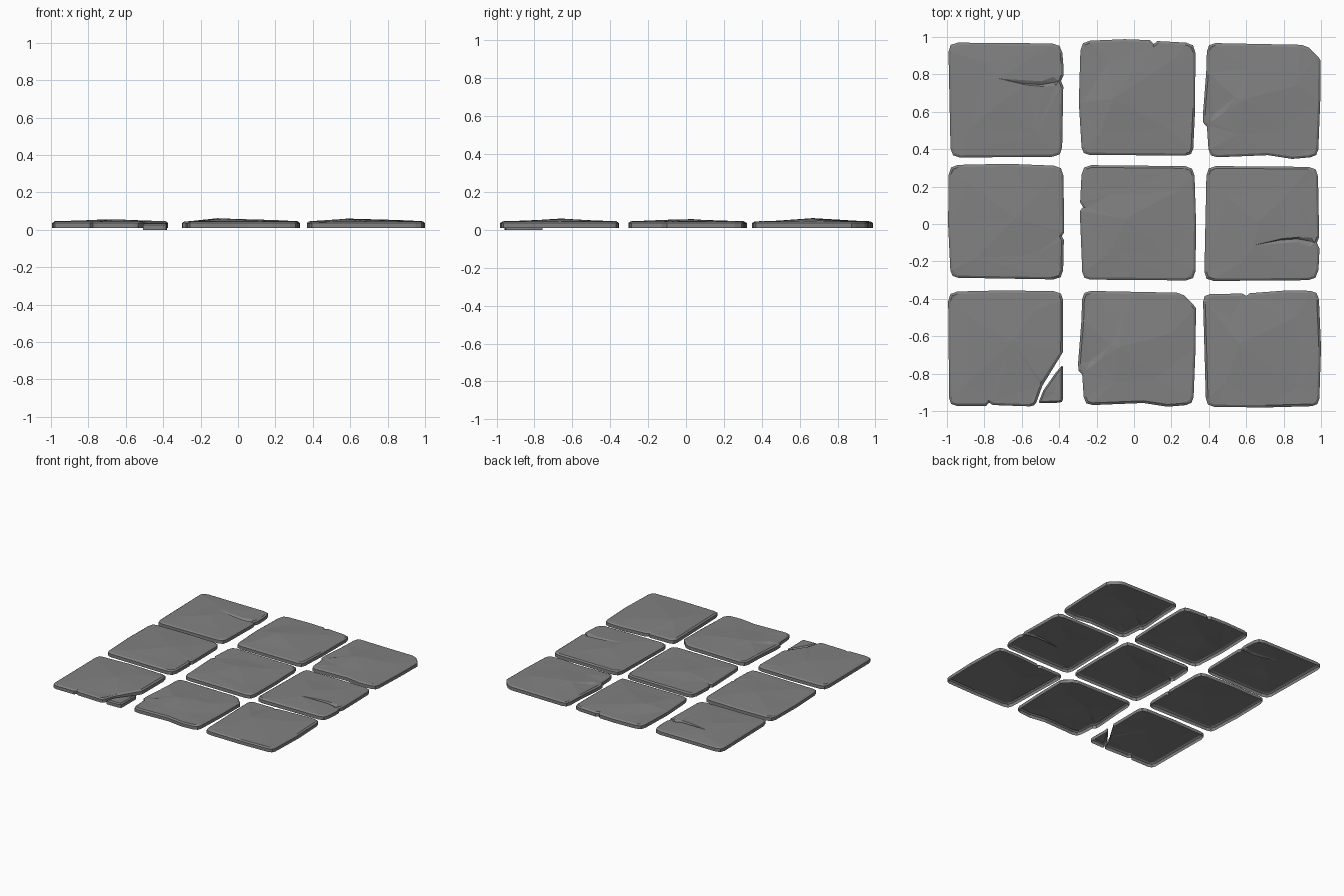
import bpy, bmesh, math, random
from mathutils import Vector
from mathutils.geometry import delaunay_2d_cdt

if "Cube" in bpy.data.objects:
    bpy.data.objects.remove(bpy.data.objects["Cube"])

random.seed(4)
BASE, WALL, RIM = 0.010, 0.036, 0.044

stone = bpy.data.materials.new("dark_stone")
stone.diffuse_color = (0.22, 0.22, 0.22, 1)
stone.use_nodes = True
stone.node_tree.nodes["Principled BSDF"].inputs["Base Color"].default_value = stone.diffuse_color


def rounded(points):
    """Counter-clockwise outline; a third value rounds that corner."""
    out, n = [], len(points)
    for i, p in enumerate(points):
        c = Vector(p[:2])
        if len(p) == 2:
            out.append(c)
            continue
        a = c + (Vector(points[i - 1][:2]) - c).normalized() * p[2]
        b = c + (Vector(points[(i + 1) % n][:2]) - c).normalized() * p[2]
        out += [a, (a + b) / 4 + c / 2, b]
    return out


def inset(loop, d):
    res, n = [], len(loop)
    for i, p in enumerate(loop):
        e1 = (p - loop[i - 1]).normalized()
        e2 = (loop[(i + 1) % n] - p).normalized()
        m = Vector((-e1.y - e2.y, e1.x + e2.x)).normalized()
        k = max(0.6, m.dot(Vector((-e1.y, e1.x))))
        res.append(p + m * d / k)
    return res


def slab(name, points, top, drop=0.0, bevel=0.012, folds=()):
    """Open-bottomed stone: wall, chamfer and faceted top through given heights.
    Each fold is a chain of top point numbers that stays a crease."""
    outer = rounded(points)
    inner = inset(outer, bevel)
    rim = [(p.x, p.y, RIM + random.uniform(-.002, .002)) for p in inner]
    pts = rim + list(top)
    flat = [Vector(p[:2]) for p in pts]
    n = len(outer)
    creases = [(n + a, n + b) for f in folds for a, b in zip(f, f[1:])]
    vs, _, fs, _, _, _ = delaunay_2d_cdt(flat, creases, [list(range(n))], 1, 1e-6)
    bm = bmesh.new()
    low = [bm.verts.new((p.x, p.y, BASE - drop)) for p in outer]
    mid = [bm.verts.new((p.x, p.y, WALL - drop)) for p in outer]
    cap = []
    for v in vs:
        z = min(pts, key=lambda p: (p[0] - v.x) ** 2 + (p[1] - v.y) ** 2)[2]
        cap.append(bm.verts.new((v.x, v.y, z - drop)))
    ring = [min(cap, key=lambda c: (c.co.xy - p).length) for p in inner]
    for i in range(n):
        j = (i + 1) % n
        bm.faces.new((low[i], low[j], mid[j], mid[i]))
        if ring[i] != ring[j]:
            bm.faces.new((mid[i], mid[j], ring[j], ring[i]))
    for f in fs:
        bm.faces.new([cap[k] for k in f])
    me = bpy.data.meshes.new(name)
    bm.to_mesh(me)
    bm.free()
    me.materials.append(stone)
    ob = bpy.data.objects.new(name, me)
    bpy.context.collection.objects.link(ob)
    return ob


def dome(cx, cy, peak, px=0.0, py=0.0):
    """Peak plus four loosely placed shoulder points."""
    pts = [(cx + px, cy + py, peak)]
    for sx, sy in ((-1, -1), (1, -1), (1, 1), (-1, 1)):
        pts.append((cx + sx * random.uniform(.15, .21),
                    cy + sy * random.uniform(.15, .21),
                    random.uniform(.046, .049)))
    return pts


def cracked(name, cx, cy, s):
    """Slab split by a long crack from its right edge; s = -1 flips it in y."""
    def m(x, y, *r):
        return (cx + x, cy + s * y, *r)
    edge = [m(-.295, -.31, .05), m(.30, -.305, .05), m(.307, .07), m(.295, .10),
            m(.308, .13), m(.307, .19), m(.298, .30, .05), m(-.308, .305, .05)]
    if s < 0:
        edge.reverse()
    # crack floor, then its two lips, then the broad facets
    top = [m(-.04, .113, .053), m(.10, .086, .040), m(.19, .080, .036), m(.26, .092, .032),
           m(.19, .098, .047), m(.255, .122, .045),
           m(.11, .078, .049), m(.20, .070, .047), m(.265, .074, .044),
           m(-.02, -.01, .056), m(-.10, .20, .049), m(-.19, -.15, .048),
           m(.16, -.18, .047)]
    return slab(name, edge, top, folds=((0, 1, 2, 3), (0, 4, 5), (0, 6, 7, 8)))


def chipped(name, cx, cy):
    """Slab with a dented left edge and a broken back right corner."""
    def m(x, y, *r):
        return (cx + x, cy + y, *r)
    edge = [m(-.285, -.305, .045), m(.03, -.292), m(.16, -.312), m(.298, -.30, .04),
            m(.31, .0), m(.312, .215), m(.298, .235), m(.25, .283), m(.21, .298),
            m(0, .302), m(-.295, .308, .045), m(-.300, .15), m(-.318, -.08),
            m(-.316, -.118), m(-.296, -.14)]
    # dent floor and lower lip, then the broad facets
    top = [m(-.145, .015, .056), m(-.255, -.068, .038), m(-.205, -.065, .050),
           m(-.275, -.115, .045), m(.18, .08, .052), m(.10, -.16, .048),
           m(-.12, -.18, .048), m(-.08, .17, .050), m(-.10, .005, .060)]
    return slab(name, edge, top, folds=((0, 1), (0, 2, 3), (8, 4)))


# Back row
cracked("back_left_slab", -.685, .665, 1)
slab("back_middle_slab",
     [(-.278, .370, .04), (.315, .365, .04), (.327, .62), (.328, .967, .05),
      (.125, .978), (.105, .962), (.085, .983), (-.05, .988), (-.285, .978, .05),
      (-.295, .65)], dome(.02, .68, .062, -.13, -.01))
chipped("back_right_slab", .686, .66)

# Middle row
slab("centre_left_slab",
     [(-.98, -.287, .04), (-.38, -.297, .05), (-.375, -.085), (-.386, -.065),
      (-.373, -.045), (-.378, .31, .05), (-.68, .322), (-.99, .315, .05), (-.994, 0)],
     dome(-.685, .01, .055, .05, .02))
slab("centre_slab",
     [(-.275, -.297, .04), (.328, -.302, .05), (.332, 0), (.322, .309, .05),
      (-.278, .315, .05), (-.288, .115), (-.272, .09), (-.290, .07)],
     dome(.02, 0, .057, -.06, .03))
cracked("centre_right_slab", .683, 0, -1)

# Front row, left slab with its snapped-off corner
slab("front_left_slab",
     [(-.988, -.972, .04), (-.79, -.972), (-.775, -.955), (-.755, -.968),
      (-.53, -.976, .025), (-.49, -.865), (-.380, -.685), (-.378, -.36, .05),
      (-.7, -.355), (-.994, -.362, .05)], dome(-.69, -.66, .055, .04, .03))
slab("broken_corner",
     [(-.512, -.958, .012), (-.38, -.955, .02), (-.38, -.752, .012), (-.415, -.79),
      (-.485, -.89)], [(-.425, -.90, .043)], .010, .009)
chipped("front_middle_slab", .019, -.665)
slab("front_right_slab",
     [(.385, -.977, .045), (.70, -.981), (.990, -.973, .04), (1.0, -.66),
      (.987, -.358, .045), (.82, -.355), (.62, -.37), (.60, -.385), (.58, -.372),
      (.368, -.375, .04)], dome(.685, -.67, .058, -.12, .03))
